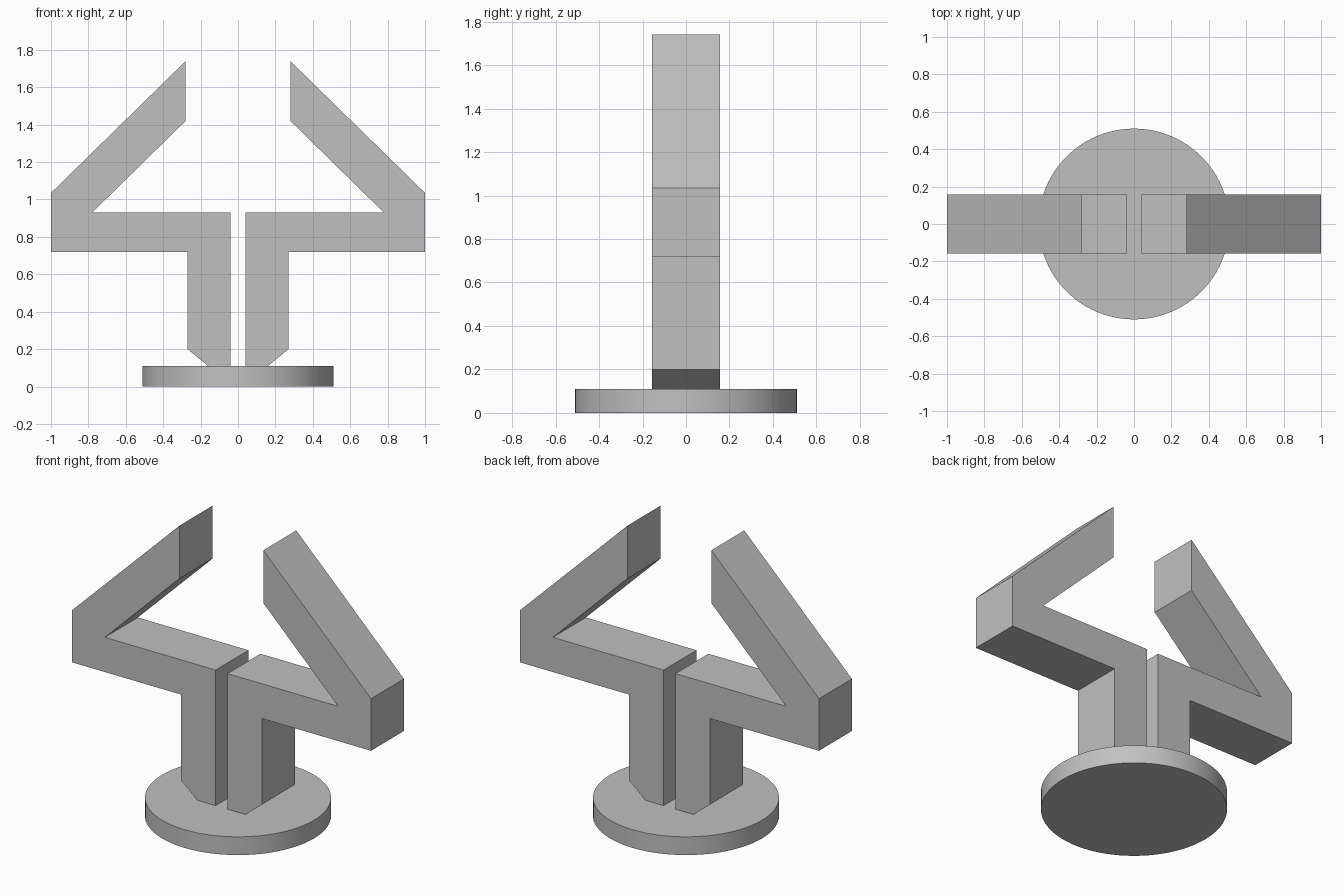
import bpy
import bmesh

cube = bpy.data.objects.get("Cube")
if cube:
    bpy.data.objects.remove(cube, do_unlink=True)

# Single plain grey
grey = bpy.data.materials.new("plain_grey")
grey.use_nodes = True
colour = (0.53, 0.53, 0.53, 1)
grey.diffuse_color = colour
grey.node_tree.nodes["Principled BSDF"].inputs["Base Color"].default_value = colour

HALF_DEPTH = 0.157

# Outline of one bent arm, from its chamfered foot to its pointed tip
OUTLINE = [(0.04, 0.11), (0.16, 0.11), (0.27, 0.20), (0.27, 0.72),
           (1.0, 0.72), (1.0, 1.035), (0.28, 1.74), (0.28, 1.42),
           (0.78, 0.93), (0.04, 0.93)]


def bent_arm(name, side):
    """Extrude the outline through the depth, on the given side of x."""
    bm = bmesh.new()
    face = bm.faces.new([bm.verts.new((side * x, -HALF_DEPTH, z)) for x, z in OUTLINE])
    result = bmesh.ops.extrude_face_region(bm, geom=[face], use_keep_orig=True)
    moved = [v for v in result["geom"] if isinstance(v, bmesh.types.BMVert)]
    bmesh.ops.translate(bm, verts=moved, vec=(0, 2 * HALF_DEPTH, 0))
    bmesh.ops.recalc_face_normals(bm, faces=bm.faces)
    mesh = bpy.data.meshes.new(name)
    bm.to_mesh(mesh)
    bm.free()
    mesh.materials.append(grey)
    obj = bpy.data.objects.new(name, mesh)
    bpy.context.collection.objects.link(obj)


bent_arm("left_arm", 1)
bent_arm("right_arm", -1)

# Round base
bpy.ops.mesh.primitive_cylinder_add(vertices=96, radius=0.51, depth=0.11,
                                    location=(0, 0, 0.055))
base = bpy.context.object
base.name = "round_base"
base.data.materials.append(grey)
bpy.ops.object.shade_smooth_by_angle()
